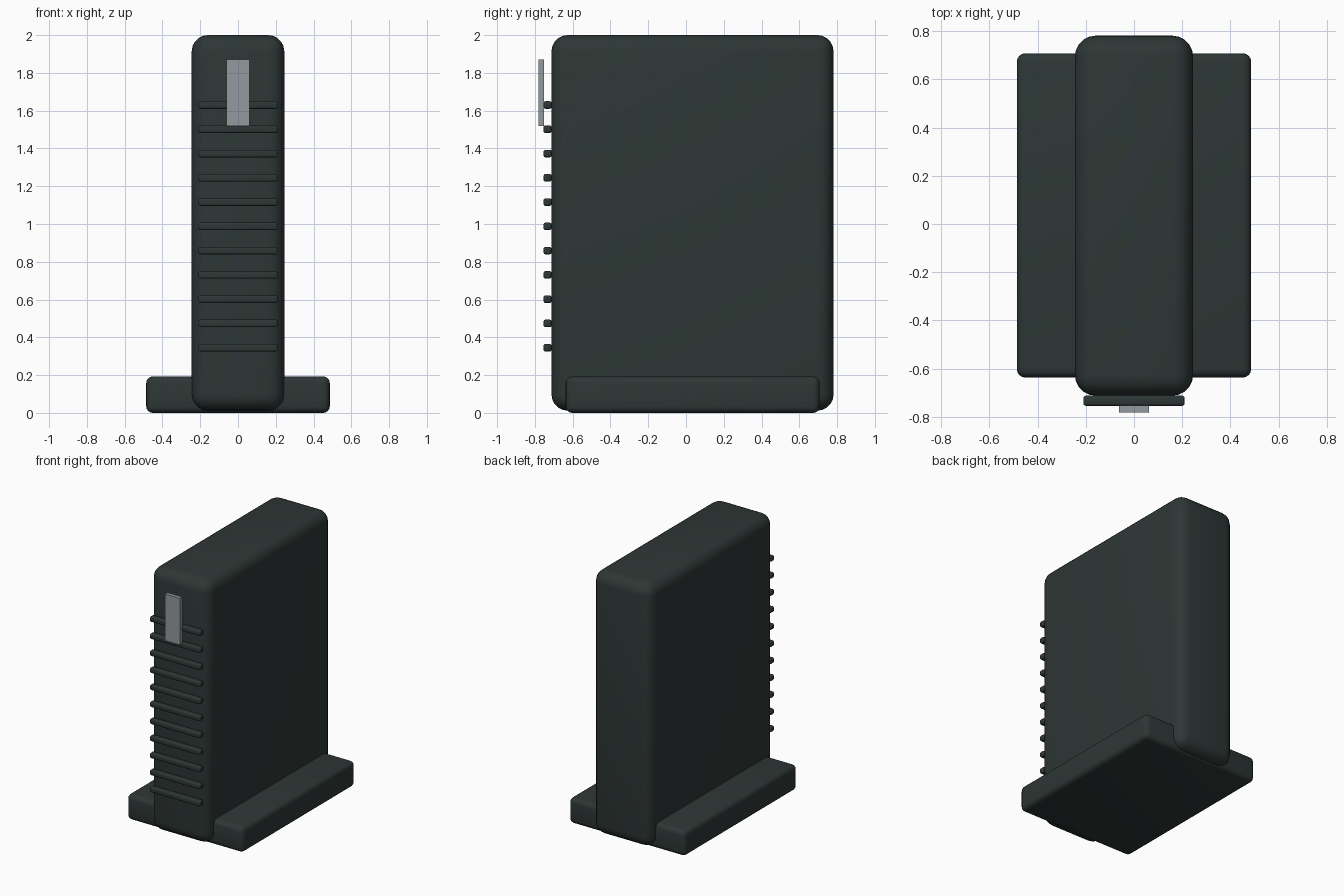
import bpy

if "Cube" in bpy.data.objects:
    bpy.data.objects.remove(bpy.data.objects["Cube"])


def material(name, rgb):
    m = bpy.data.materials.new(name)
    m.diffuse_color = (*rgb, 1)
    m.use_nodes = True
    m.node_tree.nodes["Principled BSDF"].inputs["Base Color"].default_value = m.diffuse_color
    return m


dark = material("dark plastic", (0.027, 0.038, 0.036))
grey = material("grey plate", (0.29, 0.32, 0.34))


def box(name, lo, hi, mat, bevel=0, segments=4):
    """Rounded box between two opposite corners."""
    bpy.ops.mesh.primitive_cube_add(size=1, location=[(a + b) / 2 for a, b in zip(lo, hi)])
    ob = bpy.context.object
    ob.name = name
    ob.scale = [b - a for a, b in zip(lo, hi)]
    bpy.ops.object.transform_apply(location=False, rotation=False, scale=True)
    ob.data.materials.append(mat)
    if bevel:
        mod = ob.modifiers.new("round edges", 'BEVEL')
        mod.width, mod.segments = bevel, segments
        bpy.ops.object.modifier_apply(modifier=mod.name)
        bpy.ops.object.shade_smooth_by_angle()
    return ob


# Upright case and the wide foot it stands in
box("case", (-0.245, -0.712, 0.012), (0.245, 0.781, 2.0), dark, 0.085, 5)
box("foot", (-0.486, -0.637, 0.0), (0.486, 0.708, 0.193), dark, 0.035)

# Row of ribs on the front
for i in range(11):
    z = 0.345 + i * 0.1285
    box(f"front_rib_{i + 1}", (-0.21, -0.754, z - 0.02), (0.21, -0.712, z + 0.02), dark, 0.01, 3)

# Indicator plate in front of the upper ribs
box("indicator_plate", (-0.062, -0.781, 1.518), (0.062, -0.752, 1.87), grey)
